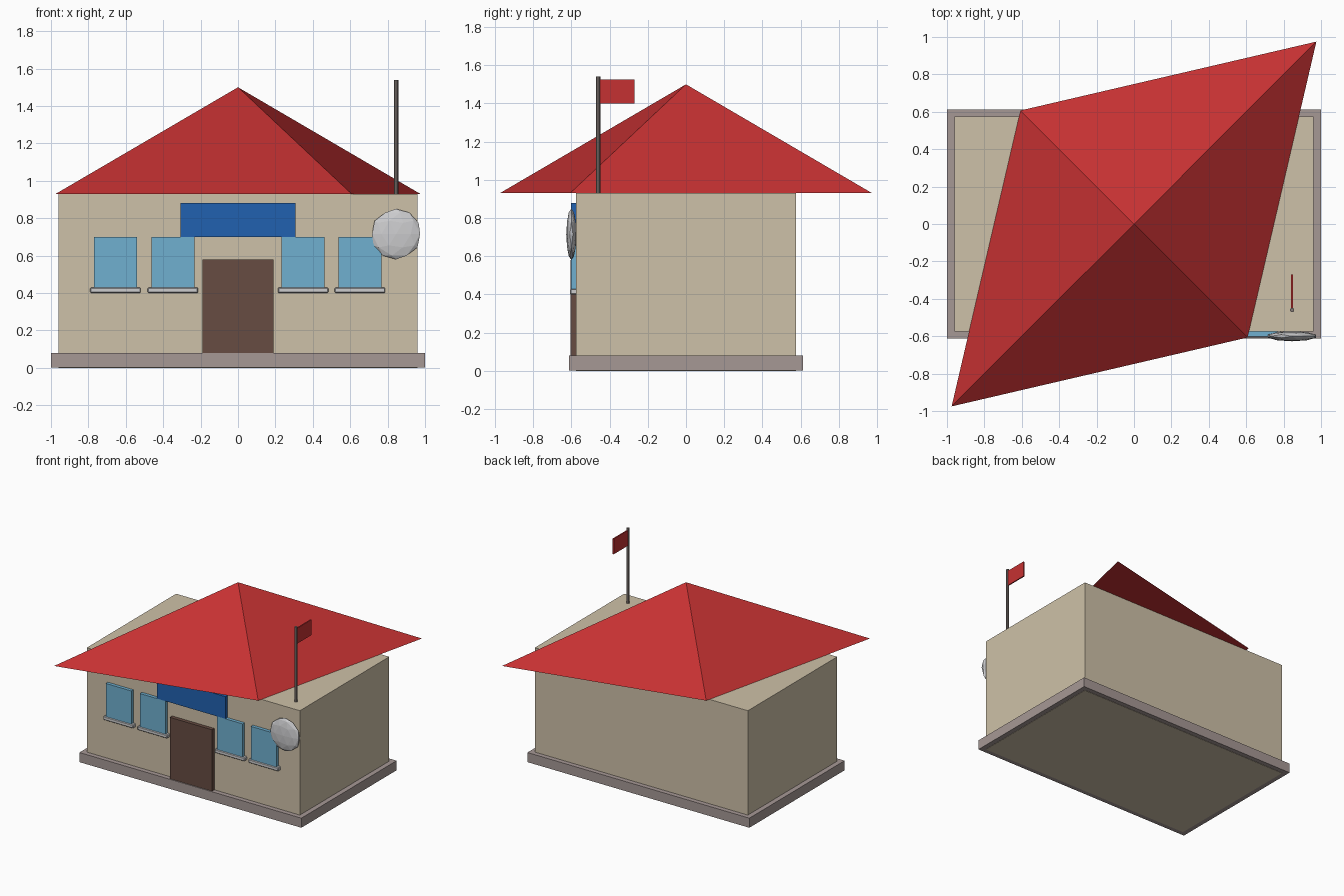
import bpy, bmesh, math
from mathutils import Matrix

default = bpy.data.objects.get("Cube")
if default:
    bpy.data.objects.remove(default, do_unlink=True)


def material(name, *rgb):
    color = [(c / 255 / 12.92) if c < 11 else ((c / 255 + 0.055) / 1.055) ** 2.4 for c in rgb] + [1]
    mat = bpy.data.materials.new(name)
    mat.use_nodes = True
    mat.diffuse_color = color
    bsdf = next(n for n in mat.node_tree.nodes if n.type == 'BSDF_PRINCIPLED')
    bsdf.inputs["Base Color"].default_value = color
    return mat


wall_paint = material("beige wall", 206, 193, 168)
stone = material("grey stone", 166, 152, 149)
red = material("roof red", 197, 49, 50)
glass = material("window blue", 112, 176, 208)
sign_blue = material("sign blue", 33, 97, 176)
wood = material("door brown", 103, 76, 66)
light_grey = material("light grey", 205, 205, 207)
metal = material("pole grey", 132, 122, 118)


def finish(name, bm, mat):
    bmesh.ops.recalc_face_normals(bm, faces=bm.faces)
    mesh = bpy.data.meshes.new(name)
    bm.to_mesh(mesh)
    bm.free()
    mesh.materials.append(mat)
    obj = bpy.data.objects.new(name, mesh)
    bpy.context.collection.objects.link(obj)
    return obj


def box(name, mat, x, y, z):
    """Box from three (low, high) ranges."""
    bm = bmesh.new()
    size = Matrix.Diagonal([r[1] - r[0] for r in (x, y, z)] + [1])
    place = Matrix.Translation([sum(r) / 2 for r in (x, y, z)])
    bmesh.ops.create_cube(bm, size=1, matrix=place @ size)
    return finish(name, bm, mat)


# Building body; its floor shows through the underside of the plinth
box("walls", wall_paint, (-0.96, 0.96), (-0.575, 0.575), (0, 0.93))
box("plinth", stone, (-1, 1), (-0.613, 0.613), (0.002, 0.08))

# Skewed pyramid roof: long and short diagonals
LONG, SHORT = 0.975, 0.607
bm = bmesh.new()
corners = [bm.verts.new((x, y, 0.93)) for x, y in
           ((LONG, LONG), (-SHORT, SHORT), (-LONG, -LONG), (SHORT, -SHORT))]
peak = bm.verts.new((0, 0, 1.5))
bm.faces.new(corners)
for i in range(4):
    bm.faces.new((corners[i], corners[(i + 1) % 4], peak))
finish("roof", bm, red)

# Front details
box("door", wood, (-0.19, 0.19), (-0.605, -0.57), (0.08, 0.58))
box("sign_board", sign_blue, (-0.308, 0.308), (-0.602, -0.57), (0.70, 0.88))
for i, x in enumerate((-0.655, -0.348, 0.348, 0.652)):
    box(f"window_{i + 1}", glass, (x - 0.115, x + 0.115), (-0.602, -0.57), (0.42, 0.70))
    sill = box(f"window_sill_{i + 1}", light_grey, (x - 0.135, x + 0.135), (-0.607, -0.57), (0.40, 0.43))
    bevel = sill.modifiers.new("bevel", 'BEVEL')
    bevel.width = 0.005
    bevel.segments = 1

# Flattened faceted dish
bm = bmesh.new()
bmesh.ops.create_icosphere(bm, subdivisions=2, radius=0.135,
                           matrix=Matrix.Translation((0.845, -0.6, 0.715)) @ Matrix.Diagonal((1, 0.2, 1, 1)))
finish("dish", bm, light_grey)

# Flagpole and flag
bm = bmesh.new()
bmesh.ops.create_cone(bm, cap_ends=True, segments=8, radius1=0.012, radius2=0.012, depth=0.615,
                      matrix=Matrix.Translation((0.845, -0.46, 1.2325)))
finish("flagpole", bm, metal)
box("flag", red, (0.84, 0.85), (-0.455, -0.27), (1.40, 1.525))
